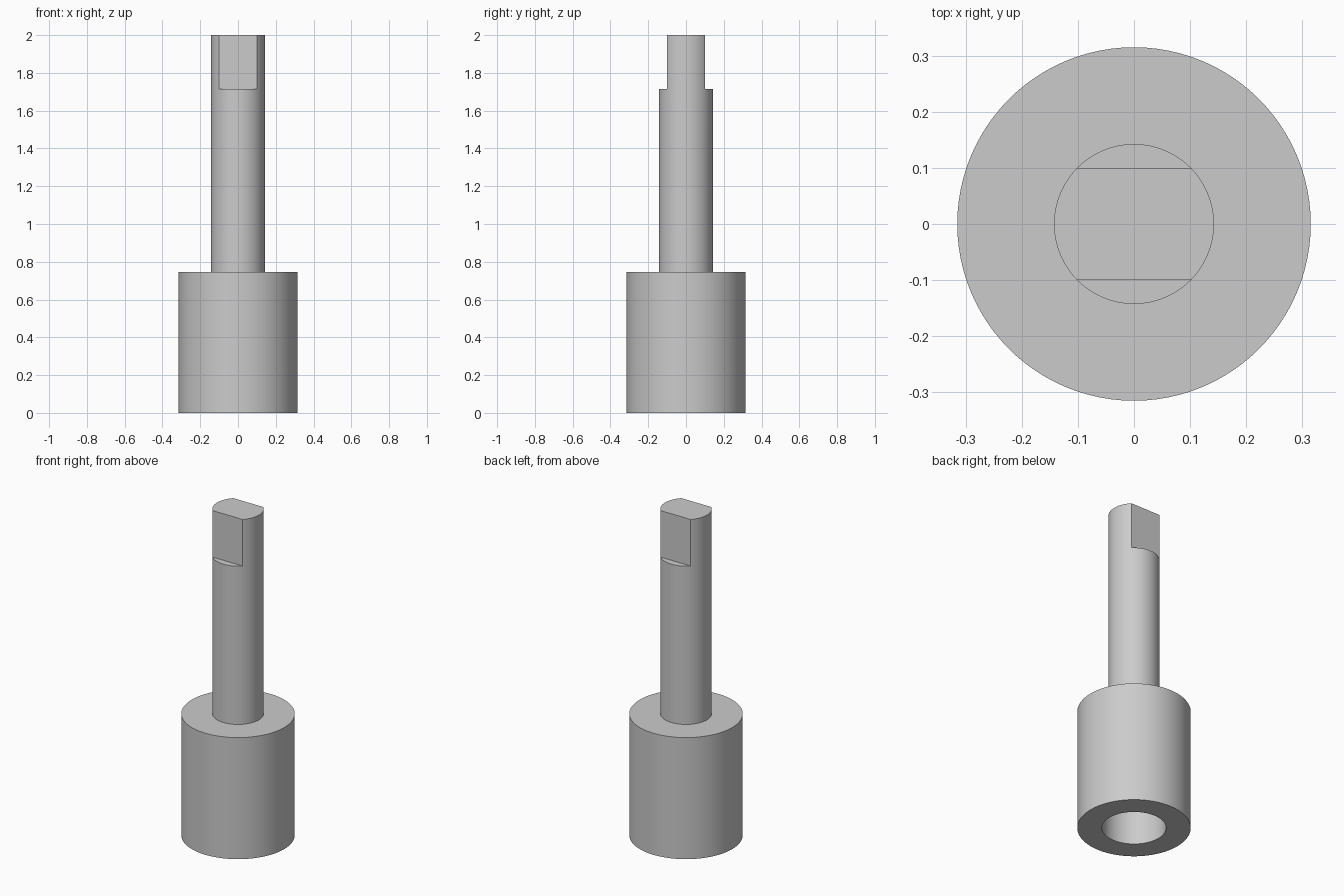
import bpy, bmesh, math
from mathutils import Matrix

cube = bpy.data.objects.get("Cube")
if cube:
    bpy.data.objects.remove(cube, do_unlink=True)

HEIGHT, COLLAR_TOP, FLAT_BOTTOM = 2.0, 0.745, 1.715
COLLAR_R, SHAFT_R, BORE_R = 0.315, 0.1425, 0.178
BORE_DEPTH, FLAT_Y = 0.57, 0.1
SEGMENTS = 96

steel = bpy.data.materials.new("steel grey")
steel.use_nodes = True
grey = (0.6, 0.6, 0.6, 1)
steel.diffuse_color = grey
steel.node_tree.nodes["Principled BSDF"].inputs["Base Color"].default_value = grey


def add_object(name, bm):
    bmesh.ops.recalc_face_normals(bm, faces=bm.faces)
    mesh = bpy.data.meshes.new(name)
    bm.to_mesh(mesh)
    bm.free()
    mesh.materials.append(steel)
    obj = bpy.data.objects.new(name, mesh)
    bpy.context.collection.objects.link(obj)
    return obj


def lathe(name, profile):
    """Revolve a profile of (radius, height) points around z."""
    bm = bmesh.new()
    verts = [bm.verts.new((r, 0, z)) for r, z in profile]
    edges = [bm.edges.new(pair) for pair in zip(verts, verts[1:])]
    bmesh.ops.spin(bm, geom=verts + edges, cent=(0, 0, 0), axis=(0, 0, 1),
                   angle=math.tau, steps=SEGMENTS, use_merge=True)
    bmesh.ops.remove_doubles(bm, verts=bm.verts, dist=1e-5)
    # Close the bore end and the shaft end with single caps
    bmesh.ops.holes_fill(bm, edges=[e for e in bm.edges if e.is_boundary])
    return add_object(name, bm)


def box(name, size, centre):
    bm = bmesh.new()
    matrix = Matrix.Translation(centre) @ Matrix.Diagonal((*size, 1))
    bmesh.ops.create_cube(bm, size=1, matrix=matrix)
    return add_object(name, bm)


# Bored collar and shaft as one turned body
body = lathe("collar_and_shaft", [
    (BORE_R, BORE_DEPTH), (BORE_R, 0), (COLLAR_R, 0), (COLLAR_R, COLLAR_TOP),
    (SHAFT_R, COLLAR_TOP), (SHAFT_R, HEIGHT)])

# Two opposite flats milled into the tip
bpy.context.view_layer.objects.active = body
body.select_set(True)
for side in (-1, 1):
    cutter = box("flat_cutter", (1, 0.2, 1),
                 (0, side * (FLAT_Y + 0.1), FLAT_BOTTOM + 0.5))
    cutter.hide_render = True
    cut = body.modifiers.new("flat", "BOOLEAN")
    cut.operation = "DIFFERENCE"
    cut.solver = "EXACT"
    cut.object = cutter
    bpy.ops.object.modifier_apply(modifier=cut.name)
    bpy.data.objects.remove(cutter, do_unlink=True)

bpy.ops.object.shade_smooth_by_angle(angle=math.radians(30))
